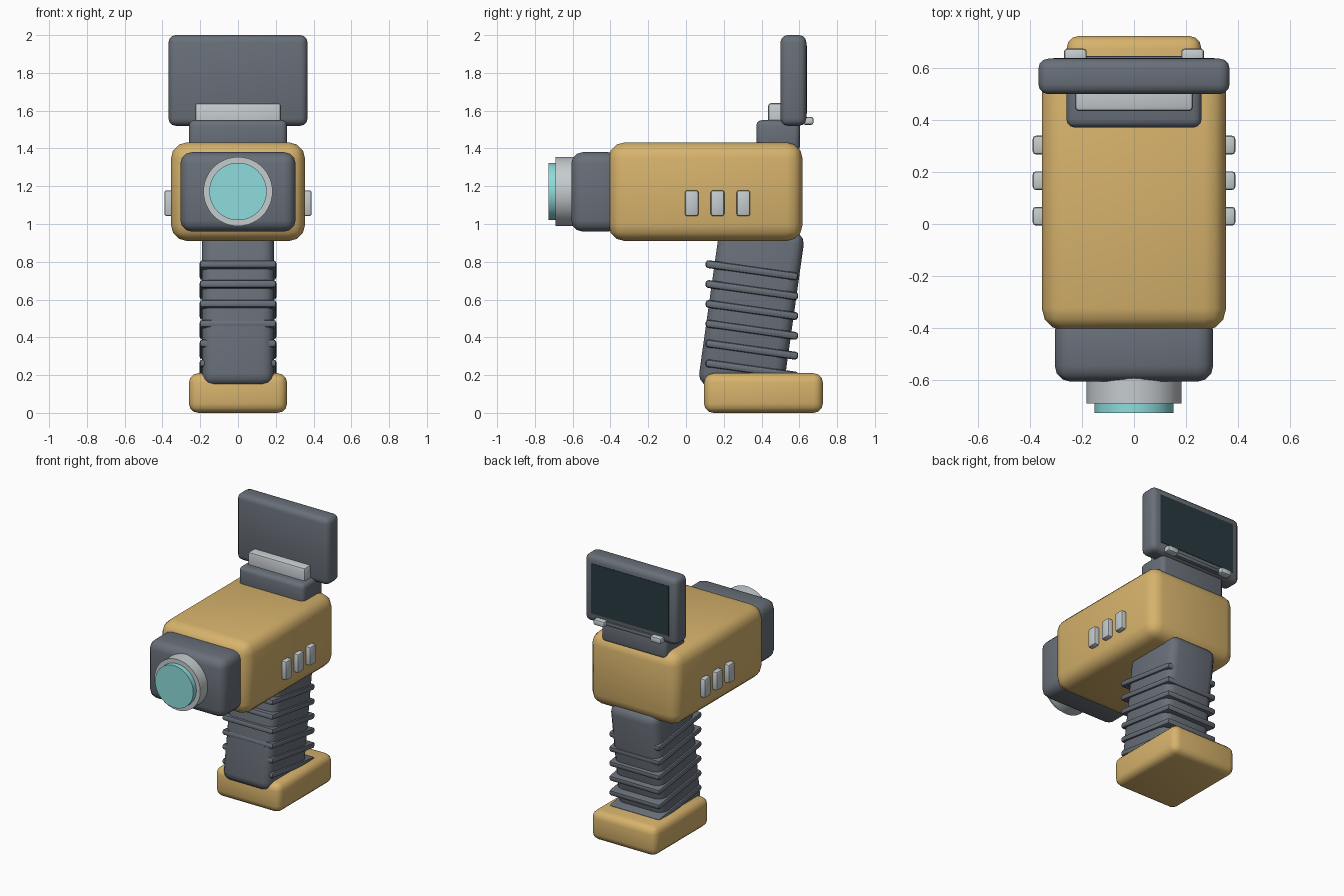
import bpy, bmesh, math
from mathutils import Matrix, Vector

cube = bpy.data.objects.get("Cube")
if cube:
    bpy.data.objects.remove(cube, do_unlink=True)


def material(name, rgb):
    m = bpy.data.materials.new(name)
    m.use_nodes = True
    color = (*rgb, 1)
    m.diffuse_color = color
    bsdf = next(n for n in m.node_tree.nodes if n.type == 'BSDF_PRINCIPLED')
    bsdf.inputs["Base Color"].default_value = color
    return m


YELLOW = material("mustard yellow", (0.68, 0.45, 0.15))
GREY = material("slate grey", (0.14, 0.16, 0.19))
SILVER = material("light grey", (0.56, 0.60, 0.62))
AQUA = material("aqua glass", (0.27, 0.72, 0.72))
DARK = material("dark screen", (0.022, 0.042, 0.052))


def finish(bm, name, mat, loc, tilt=0):
    me = bpy.data.meshes.new(name)
    bm.to_mesh(me)
    bm.free()
    ob = bpy.data.objects.new(name, me)
    bpy.context.collection.objects.link(ob)
    me.materials.append(mat)
    ob.location = loc
    ob.rotation_euler.x = tilt
    bpy.ops.object.select_all(action='DESELECT')
    ob.select_set(True)
    bpy.context.view_layer.objects.active = ob
    bpy.ops.object.shade_smooth_by_angle(angle=math.radians(40))
    return ob


def box(name, mat, xs, ys, zs, bevel=0.0, tilt=0, segments=3):
    """Rounded box spanning the given ranges, tilted about its centre."""
    lo, hi = Vector((xs[0], ys[0], zs[0])), Vector((xs[1], ys[1], zs[1]))
    bm = bmesh.new()
    bmesh.ops.create_cube(bm, size=1, matrix=Matrix.Diagonal((*(hi - lo), 1)))
    if bevel:
        bmesh.ops.bevel(bm, geom=bm.edges[:], offset=bevel, segments=segments,
                        profile=0.5, affect='EDGES', clamp_overlap=True)
    return finish(bm, name, mat, (lo + hi) / 2, tilt)


def disc(name, mat, radius, y0, y1, z):
    """Cylinder along the y axis."""
    bm = bmesh.new()
    bmesh.ops.create_cone(bm, cap_ends=True, segments=48, radius1=radius,
                          radius2=radius, depth=y1 - y0,
                          matrix=Matrix.Rotation(math.pi / 2, 4, 'X'))
    return finish(bm, name, mat, (0, (y0 + y1) / 2, z))


def sym(half):
    return (-half, half)


# Main housing and front lens
box("body", YELLOW, sym(0.355), (-0.41, 0.617), (0.91, 1.432), 0.085)
box("nose_housing", GREY, sym(0.305), (-0.607, -0.35), (0.96, 1.38), 0.06)
disc("lens_ring", SILVER, 0.183, -0.692, -0.55, 1.172)
disc("lens_glass", AQUA, 0.152, -0.728, -0.6, 1.172)

# Side buttons, three on each flank
for side, label in ((1, "left"), (-1, "right")):
    for i in range(3):
        y = 0.03 + 0.137 * i
        box(f"{label}_button_{i + 1}", SILVER,
            sorted((side * 0.33, side * 0.39)), (y - 0.036, y + 0.036),
            (1.042, 1.178), 0.012, segments=2)

# Tilted grip with ribs and foot
TILT = math.radians(-8)
box("grip", GREY, sym(0.19), (0.12, 0.573), (0.115, 0.985), 0.06, TILT)
for i in range(6):
    z = 0.755 - 0.105 * i
    box(f"grip_rib_{i + 1}", GREY, sym(0.203), (0.101, 0.596),
        (z - 0.021, z + 0.021), 0.016, TILT, 2)
box("grip_base", YELLOW, sym(0.26), (0.095, 0.725), (0, 0.21), 0.05)

# Display mount and panel
box("display_mount", GREY, sym(0.26), (0.372, 0.603), (1.38, 1.55), 0.03)
box("mount_bar", SILVER, sym(0.227), (0.435, 0.56), (1.5, 1.64), 0.015, segments=2)
box("display_panel", GREY, sym(0.368), (0.5, 0.637), (1.52, 2.0), 0.038)
box("display_screen", DARK, sym(0.31), (0.633, 0.64), (1.585, 1.945))

# Hinge at the panel's lower rear edge
box("hinge_rod", GREY, sym(0.2), (0.61, 0.648), (1.53, 1.56), 0.01, segments=2)
for side, label in ((1, "left"), (-1, "right")):
    box(f"{label}_hinge", SILVER, sorted((side * 0.182, side * 0.27)),
        (0.62, 0.675), (1.525, 1.567), 0.012, segments=2)
